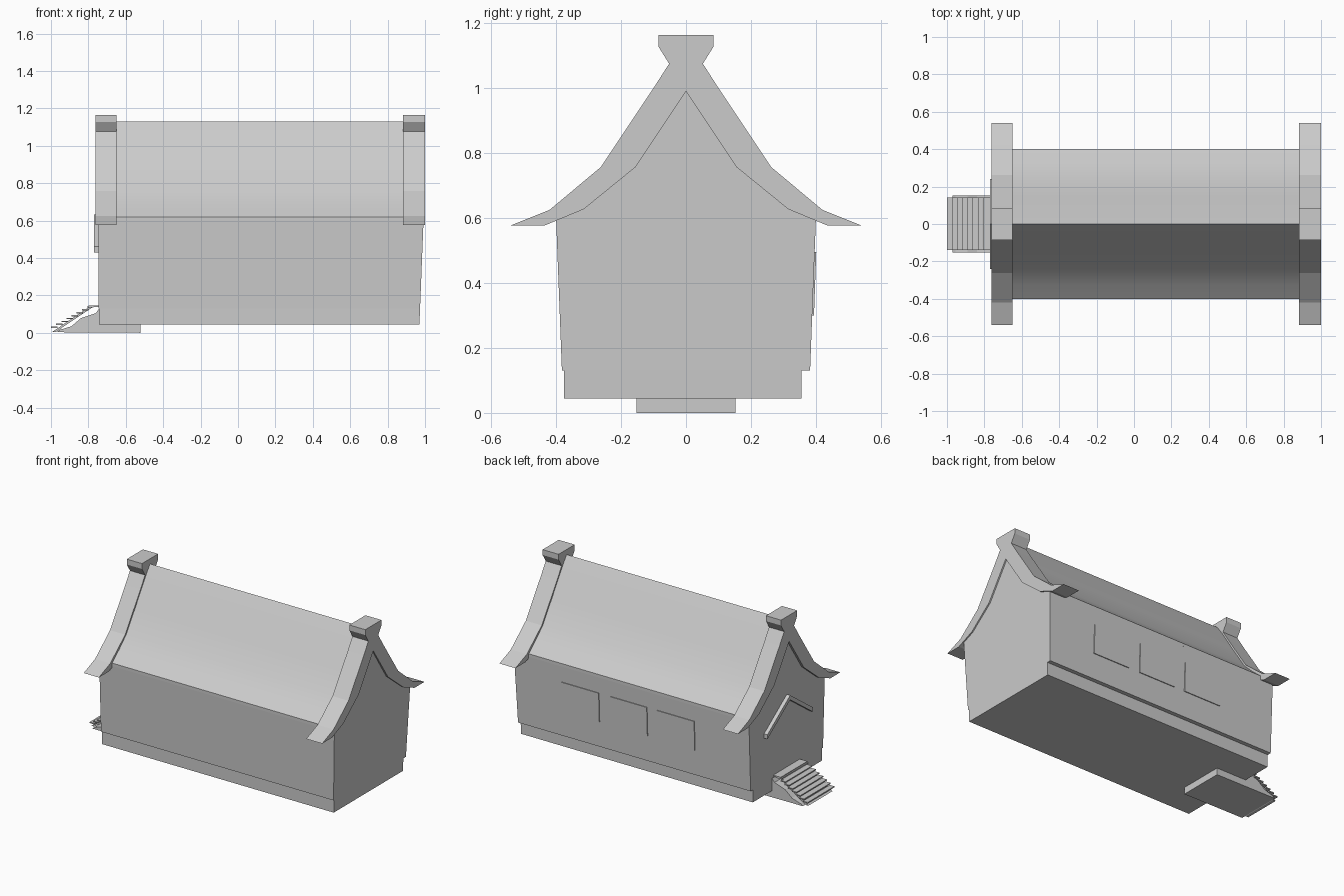
import bpy, bmesh

if "Cube" in bpy.data.objects:
    bpy.data.objects.remove(bpy.data.objects["Cube"])


def prism(name, pts, a, b, axis='x', adjust=None):
    """Extrude a closed profile from a to b along x (profile y,z) or y (profile x,z)."""
    bm = bmesh.new()

    def vert(p, d):
        co = (d, p[0], p[1]) if axis == 'x' else (p[0], d, p[1])
        return bm.verts.new(co)

    first = [vert(p, a) for p in pts]
    last = [vert(p, b) for p in pts]
    n = len(pts)
    bm.faces.new(first)
    bm.faces.new(last[::-1])
    for i in range(n):
        j = (i + 1) % n
        bm.faces.new((first[j], first[i], last[i], last[j]))
    if adjust:
        for v in bm.verts:
            adjust(v)
    bmesh.ops.recalc_face_normals(bm, faces=bm.faces)
    mesh = bpy.data.meshes.new(name)
    bm.to_mesh(mesh)
    bm.free()
    ob = bpy.data.objects.new(name, mesh)
    bpy.context.collection.objects.link(ob)
    return ob


def mirrored(half):
    """Complete a profile that runs from bottom to top on the +y side."""
    return half + [(-y, z) for y, z in reversed(half) if y > 0]


def lean(v):
    # the far end wall flares outward toward the eaves
    if v.co.x > 0:
        v.co.x += 0.022 * min(1, max(0, (v.co.z - 0.045) / 0.555))


# Plinth and flared walls with gables
prism("plinth", [(-0.375, 0.045), (0.355, 0.045), (0.355, 0.13), (-0.375, 0.13)],
      -0.742, 0.97, adjust=lean)
prism("walls", mirrored([(0.382, 0.13), (0.40, 0.60), (0.25, 0.725), (0.04, 1.04), (0, 1.09)]),
      -0.745, 0.97, adjust=lean)

# Smooth concave roof
roof = prism("roof", mirrored([(0.40, 0.60), (0.40, 0.62), (0.325, 0.683), (0.25, 0.755),
                               (0.15, 0.905), (0.04, 1.075), (0, 1.13)]), -0.70, 0.94)
bpy.context.view_layer.objects.active = roof
roof.select_set(True)
bpy.ops.object.shade_smooth_by_angle(angle=0.5)
roof.select_set(False)

# Upturned gable rims with ridge blocks
outer = [(0.54, 0.577), (0.42, 0.625), (0.262, 0.757), (0.10, 1.0), (0.052, 1.075),
         (0.085, 1.128), (0.085, 1.164)]
inner = [(0.435, 0.577), (0.315, 0.627), (0.155, 0.757)]
rim = (outer + [(-y, z) for y, z in reversed(outer)]
       + [(-y, z) for y, z in inner] + [(0, 0.99)] + inner[::-1])
for name, a, b in (("rim_entrance", -0.762, -0.65), ("rim_far", 0.882, 1.0)):
    prism(name, rim, a, b)

# Shallow window panels on the back wall
for i, x in enumerate((-0.34, 0.01, 0.365)):
    prism(f"window_{i + 1}", [(0.375, 0.30), (0.394, 0.30), (0.401, 0.495), (0.375, 0.495)],
          x, x + 0.275)

# Peaked trim over the entrance
prism("entrance_trim", [(0.24, 0.43), (0.24, 0.46), (0, 0.632), (-0.24, 0.46),
                        (-0.24, 0.43), (0, 0.602)], -0.77, -0.735)

# Stair base
prism("stair_base", [(-0.97, 0.003), (-0.52, 0), (-0.52, 0.05), (-0.735, 0.05), (-0.735, 0.14),
                     (-0.76, 0.105), (-0.84, 0.078), (-0.89, 0.035), (-0.955, 0.015)],
      -0.152, 0.152, 'y')

# Sloping stair board, treads and landing
prism("stair_board", [(-0.995, 0.004), (-0.975, 0.004), (-0.775, 0.138), (-0.795, 0.138)],
      -0.125, 0.13, 'y')
for i in range(8):
    x, z = -1.0 + i * 0.0275, 0.026 + i * 0.0155
    prism(f"tread_{i + 1}", [(x, z), (x + 0.035, z), (x + 0.035, z + 0.007), (x, z + 0.007)],
          -0.138, 0.143, 'y')
prism("landing", [(-0.80, 0.138), (-0.735, 0.138), (-0.735, 0.147), (-0.80, 0.147)],
      -0.138, 0.143, 'y')
